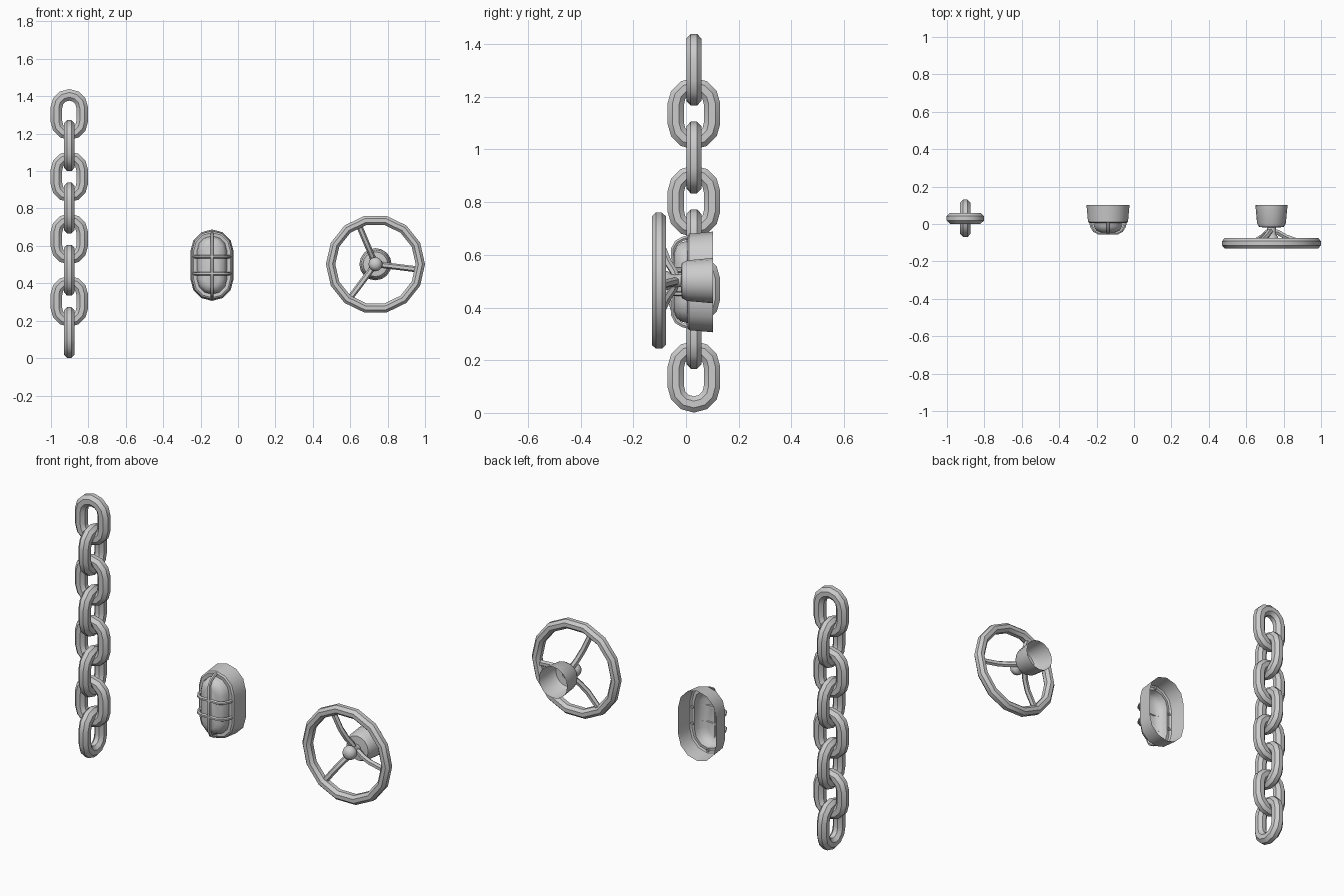
import bpy, bmesh
from math import sin, cos, pi, radians
from mathutils import Vector

if "Cube" in bpy.data.objects:
    bpy.data.objects.remove(bpy.data.objects["Cube"])


def finish(name, bm, loc, angle=35):
    bmesh.ops.recalc_face_normals(bm, faces=bm.faces)
    me = bpy.data.meshes.new(name)
    bm.to_mesh(me)
    bm.free()
    ob = bpy.data.objects.new(name, me)
    bpy.context.collection.objects.link(ob)
    ob.location = loc
    bpy.ops.object.select_all(action='DESELECT')
    ob.select_set(True)
    bpy.context.view_layer.objects.active = ob
    bpy.ops.object.shade_smooth_by_angle(angle=radians(angle))
    return ob


def skin(bm, rings, closed=False, caps=(False, False)):
    vr = [[bm.verts.new(p) for p in r] for r in rings]
    n, m = len(vr), len(vr[0])
    for i in range(n if closed else n - 1):
        a, b = vr[i], vr[(i + 1) % n]
        for j in range(m):
            k = (j + 1) % m
            bm.faces.new((a[j], a[k], b[k], b[j]))
    if caps[0]:
        bm.faces.new(vr[0])
    if caps[1]:
        bm.faces.new(vr[-1])


def sweep(bm, path, binormal, rn, rb, sides=8, closed=False):
    # sweep a flat-sided section along a planar path
    path, b = [Vector(p) for p in path], Vector(binormal)
    n, k, rings = len(path), 1 / cos(pi / sides), []
    for i, p in enumerate(path):
        if closed:
            t = (path[(i + 1) % n] - p).normalized() + (p - path[i - 1]).normalized()
        else:
            t = path[min(i + 1, n - 1)] - path[max(i - 1, 0)]
        nrm = b.cross(t.normalized()).normalized()
        rings.append([p + nrm * (rn * k * cos((j + .5) * 2 * pi / sides))
                      + b * (rb * k * sin((j + .5) * 2 * pi / sides)) for j in range(sides)])
    skin(bm, rings, closed, (not closed, not closed))


def stadium(r, half, y, seg=6):
    # upright oval outline at depth y
    pts = []
    for s in (0, 1):
        for i in range(seg + 1):
            a = pi * s + pi * i / seg
            pts.append((r * cos(a), y, r * sin(a) + (half, -half)[s]))
    return pts


def circle(r, y, n=16):
    return [(r * cos(2 * pi * i / n), y, r * sin(2 * pi * i / n)) for i in range(n)]


# chain: eight links, alternately turned a quarter
for i in range(8):
    bm = bmesh.new()
    oval = stadium(0.069, 0.036, 0)
    if i % 2:
        sweep(bm, oval, (0, 1, 0), 0.031, 0.029, 8, True)
    else:
        sweep(bm, [(0, x, z) for x, _, z in oval], (1, 0, 0), 0.031, 0.029, 8, True)
    finish(f"chain_link_{i + 1}", bm, (-0.902, 0.03, 0.137 + 0.1665 * i))

# bulkhead lamp: tapered open housing
LAMP = (-0.139, 0, 0.497)
bm = bmesh.new()
skin(bm, [stadium(r, 0.076, y) for r, y in
          ((0.115, 0.102), (0.107, 0.012), (0.098, 0.006), (0.080, 0.008))])
finish("lamp_housing", bm, LAMP)

# domed lamp glass
bm = bmesh.new()
skin(bm, [stadium(r, 0.076, y) for r, y in
          ((0.080, 0.010), (0.075, -0.015), (0.062, -0.035), (0.035, -0.046))],
     caps=(False, True))
finish("lamp_glass", bm, LAMP, 50)

# wire cage: one upright bar and two cross bars
half_bar = [(0.094, 0.012), (0.088, -0.012), (0.074, -0.036), (0.050, -0.049)]
bar = half_bar + [(-u, y) for u, y in reversed(half_bar)]
bm = bmesh.new()
for z in (-0.045, 0.045):
    sweep(bm, [(u, y, z) for u, y in bar], (0, 0, 1), 0.008, 0.008, 6)
sweep(bm, [(0, y, u + (0.076 if u > 0 else -0.076)) for u, y in bar],
      (1, 0, 0), 0.008, 0.008, 6)
finish("lamp_cage", bm, LAMP)

# valve wheel: fourteen-sided rim
WHEEL = (0.735, 0, 0.502)
bm = bmesh.new()
sweep(bm, circle(0.240, -0.103, 14), (0, 1, 0), 0.025, 0.027, 8, True)
finish("wheel_rim", bm, WHEEL)

# three dished spokes
bm = bmesh.new()
for k in range(3):
    a = radians(-7 + 120 * k)
    prof = ((0.0, -0.035), (0.035, -0.045), (0.075, -0.068), (0.13, -0.088), (0.238, -0.102))
    sweep(bm, [(r * cos(a), y, r * sin(a)) for r, y in prof],
          (-sin(a), 0, cos(a)), 0.013, 0.014, 6)
finish("wheel_spokes", bm, WHEEL)

# axle with rounded knob
bm = bmesh.new()
skin(bm, [circle(r, y, 12) for r, y in
          ((0.024, -0.012), (0.024, -0.055), (0.035, -0.068), (0.038, -0.082),
           (0.032, -0.100), (0.017, -0.112))], caps=(False, True))
finish("wheel_knob", bm, WHEEL, 50)

# hollow wall cup behind the wheel
bm = bmesh.new()
skin(bm, [circle(r, y, 16) for r, y in
          ((0.086, 0.102), (0.077, 0.004), (0.066, -0.016), (0.022, -0.020))])
finish("wheel_mount", bm, WHEEL)
